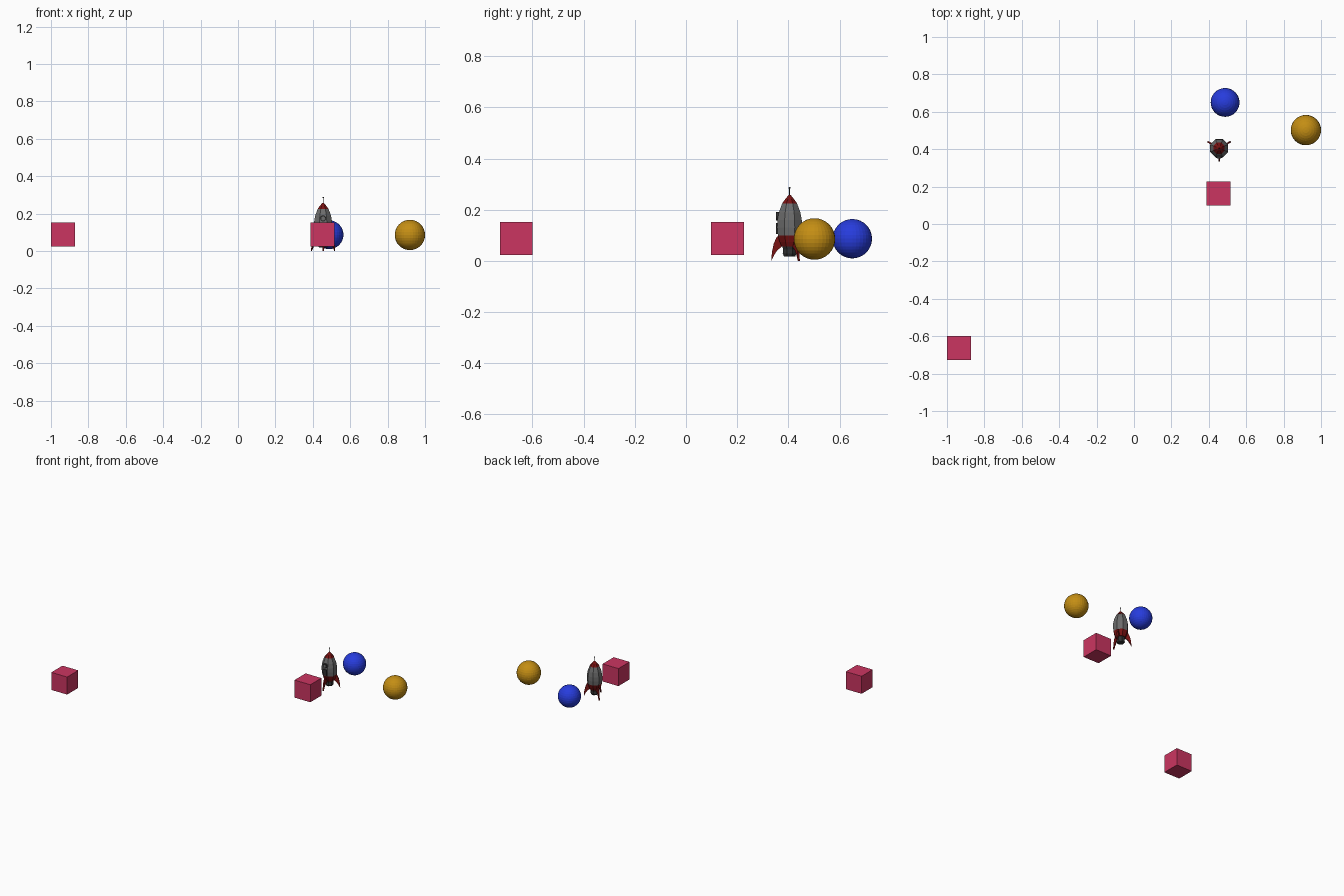
import bpy, bmesh, math
from mathutils import Matrix, Vector

if "Cube" in bpy.data.objects:
    bpy.data.objects.remove(bpy.data.objects["Cube"])


def mat(name, r, g, b):
    m = bpy.data.materials.new(name)
    m.diffuse_color = (r, g, b, 1)
    m.use_nodes = True
    m.node_tree.nodes["Principled BSDF"].inputs["Base Color"].default_value = m.diffuse_color
    return m


PINK = mat("pink", 0.60, 0.036, 0.12)
BLUE = mat("blue", 0.02, 0.045, 0.72)
GOLD = mat("gold", 0.55, 0.27, 0.007)
RED = mat("dark red", 0.19, 0.006, 0.006)
GREY = mat("grey", 0.15, 0.15, 0.15)
DARK = mat("charcoal", 0.03, 0.03, 0.03)
AXIS = Vector((0.455, 0.405, 0))  # rocket axis


def make(name, bm, loc, *mats):
    bmesh.ops.recalc_face_normals(bm, faces=bm.faces)
    me = bpy.data.meshes.new(name)
    bm.to_mesh(me)
    bm.free()
    for m in mats:
        me.materials.append(m)
    ob = bpy.data.objects.new(name, me)
    ob.location = loc
    bpy.context.collection.objects.link(ob)
    return ob


def cube(name, loc, size, m):
    bm = bmesh.new()
    bmesh.ops.create_cube(bm, size=size)
    return make(name, bm, loc, m)


def ball(name, loc, r, m, seg=32):
    bm = bmesh.new()
    bmesh.ops.create_uvsphere(bm, u_segments=seg, v_segments=seg // 2, radius=r)
    return make(name, bm, loc, m)


def lathe(name, profile, m, sides=8):
    """Faceted solid from (flat-to-axis radius, z) points, flats facing the axes."""
    bm = bmesh.new()
    k = 1 / math.cos(math.pi / sides)
    rings = []
    for r, z in profile:
        rings.append([bm.verts.new((r * k * math.cos((i + .5) * math.tau / sides),
                                    r * k * math.sin((i + .5) * math.tau / sides), z))
                      for i in range(sides)])
    for a, b in zip(rings, rings[1:]):
        for i in range(sides):
            j = (i + 1) % sides
            bm.faces.new((a[i], a[j], b[j], b[i]))
    bm.faces.new(rings[0])
    bm.faces.new(rings[-1])
    return make(name, bm, AXIS, m)


def front_disc(name, z, y, r, depth, m):
    """Round plate on the front of the rocket."""
    bm = bmesh.new()
    bmesh.ops.create_cone(bm, cap_ends=True, segments=16, radius1=r, radius2=r, depth=depth,
                          matrix=Matrix.Rotation(math.pi / 2, 4, 'X'))
    return make(name, bm, AXIS + Vector((0, y, z)), m)


# Loose toys
cube("left_cube", (-0.936, -0.663, 0.088), 0.128, PINK)
cube("right_cube", (0.452, 0.162, 0.088), 0.128, PINK)
ball("gold_ball", (0.919, 0.502, 0.086), 0.081, GOLD)
ball("blue_ball", (0.487, 0.65, 0.087), 0.077, BLUE)

# Rocket hull
lathe("rocket_body", [(0.046, 0.10), (0.0485, 0.13), (0.0475, 0.16),
                      (0.042, 0.19), (0.029, 0.225)], GREY)
lathe("rocket_skirt", [(0.031, 0.056), (0.039, 0.075), (0.046, 0.10)], RED)
lathe("rocket_nozzle", [(0.022, 0.018), (0.027, 0.03), (0.025, 0.045), (0.029, 0.057)], DARK)
lathe("rocket_nose", [(0.030, 0.224), (0.016, 0.243), (0.004, 0.258)], RED)
lathe("antenna_rod", [(0.0015, 0.255), (0.0015, 0.285)], DARK)
ball("antenna_tip", AXIS + Vector((0, 0, 0.286)), 0.004, DARK, 12)

# Swept fins, one in front and two towards the back
FIN = [(0.038, 0.10), (0.050, 0.095), (0.062, 0.068), (0.069, 0.035), (0.072, 0.0),
       (0.060, 0.024), (0.048, 0.042), (0.028, 0.058)]
for n, deg in enumerate((-90, 30, 150), 1):
    bm = bmesh.new()
    rot = Matrix.Rotation(math.radians(deg), 3, 'Z')
    sides = [[bm.verts.new(rot @ Vector((r, s * 0.0045, z))) for r, z in FIN] for s in (-1, 1)]
    for s in sides:
        bm.faces.new(s)
    for i in range(len(FIN)):
        j = (i + 1) % len(FIN)
        bm.faces.new((sides[0][i], sides[0][j], sides[1][j], sides[1][i]))
    make("fin_%d" % n, bm, AXIS, RED)

# Porthole and hatch on the front
front_disc("porthole_rim", 0.174, -0.046, 0.0165, 0.013, DARK)
front_disc("porthole_glass", 0.174, -0.0525, 0.010, 0.003, GREY)
bm = bmesh.new()
bmesh.ops.create_cube(bm, size=1, matrix=Matrix.Diagonal((0.03, 0.009, 0.044, 1)))
make("hatch", bm, AXIS + Vector((0, -0.048, 0.127)), DARK)
